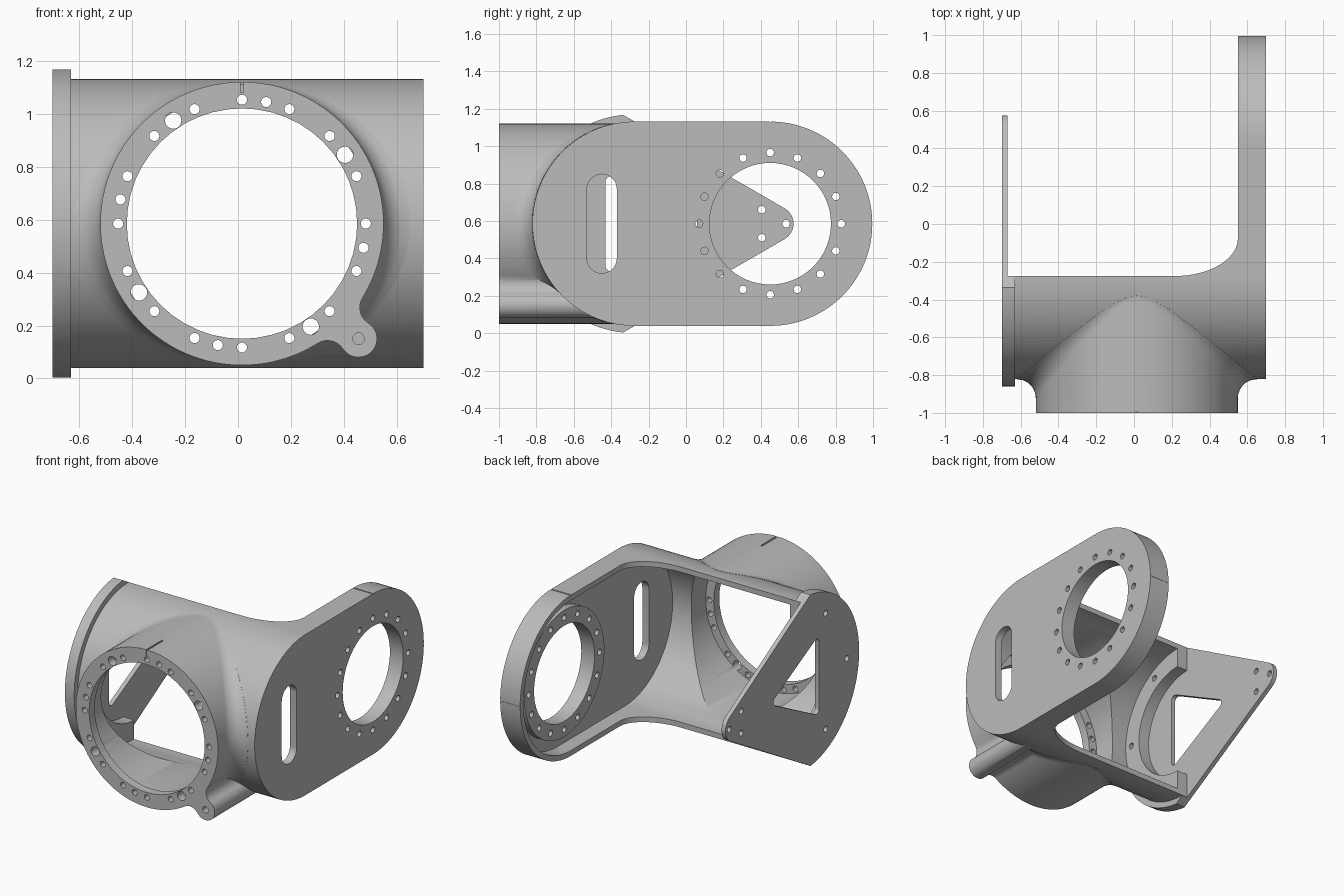
import bpy, bmesh, math
from mathutils import Vector

cube = bpy.data.objects.get("Cube")
if cube:
    bpy.data.objects.remove(cube)

grey = bpy.data.materials.new("light grey")
grey.use_nodes = True
grey.diffuse_color = (0.5, 0.5, 0.5, 1)
grey.node_tree.nodes["Principled BSDF"].inputs["Base Color"].default_value = grey.diffuse_color

CZ = 0.585            # height of every main axis
TUBE_Y = -0.275       # axis of the half tube
ARM_Y = 0.45          # centre of the arm's round end
PIPE_X = 0.015        # axis of the front pipe
R, PIPE_R, FILLET = 0.547, 0.535, 0.1
MAP = {"x": lambda u, v, w: (w, u, v), "y": lambda u, v, w: (u, w, v), "z": lambda u, v, w: (u, v, w)}


def arc(cu, cv, r, start, end, n, rv=None):
    """Points on an arc, angles in degrees."""
    out = []
    for i in range(n + 1):
        a = math.radians(start + (end - start) * i / n)
        out.append((cu + r * math.cos(a), cv + (rv or r) * math.sin(a)))
    return out


def circle(cu, cv, r, n=128):
    return arc(cu, cv, r, 0, 360, n)[:-1]


def loft(name, rows):
    """Closed solid through rings of equal length."""
    bm = bmesh.new()
    rings = [[bm.verts.new(p) for p in row] for row in rows]
    for a, b in zip(rings, rings[1:]):
        for i in range(len(a)):
            j = (i + 1) % len(a)
            bm.faces.new((a[i], a[j], b[j], b[i]))
    bm.faces.new(rings[0])
    bm.faces.new(rings[-1])
    bmesh.ops.recalc_face_normals(bm, faces=bm.faces)
    mesh = bpy.data.meshes.new(name)
    bm.to_mesh(mesh)
    bm.free()
    mesh.materials.append(grey)
    obj = bpy.data.objects.new(name, mesh)
    bpy.context.collection.objects.link(obj)
    return obj


def prism(name, outline, axis, lo, hi):
    return loft(name, [[MAP[axis](u, v, w) for u, v in outline] for w in (lo, hi)])


def box(name, centre, size):
    x, y, z = centre
    a, b, c = (s / 2 for s in size)
    return prism(name, [(x - a, y - b), (x + a, y - b), (x + a, y + b), (x - a, y + b)], "z", z - c, z + c)


def combine(target, op, tools):
    for tool in tools:
        mod = target.modifiers.new("cut", "BOOLEAN")
        mod.operation, mod.object, mod.solver = op, tool, "EXACT"
        bpy.context.view_layer.update()
        mesh = bpy.data.meshes.new_from_object(target.evaluated_get(bpy.context.evaluated_depsgraph_get()))
        target.modifiers.clear()
        target.data = mesh
        bpy.data.objects.remove(tool)


def holes(centre, radius, angles, r, axis, lo, hi):
    out = []
    for a in angles:
        u = centre[0] + radius * math.cos(math.radians(a))
        v = centre[1] + radius * math.sin(math.radians(a))
        out.append(prism("hole", circle(u, v, r, 20), axis, lo, hi))
    return out


def stadium(r):
    return arc(TUBE_Y, CZ, r, 90, 270, 72) + arc(ARM_Y, CZ, r, -90, 90, 72)


def finish(obj):
    bpy.ops.object.select_all(action="DESELECT")
    obj.select_set(True)
    bpy.context.view_layer.objects.active = obj
    bpy.ops.object.shade_smooth_by_angle(angle=math.radians(28))


# Front pipe with a rolling-ball fillet where it meets the half tube
rows = [[] for _ in range(13)]
for i in range(128):
    t = 2 * math.pi * i / 128
    c, s = math.cos(t), math.sin(t)
    reach = PIPE_R + FILLET
    axis_pt = Vector((PIPE_X + reach * c, TUBE_Y, CZ))
    ball = Vector((PIPE_X + reach * c, TUBE_Y - math.sqrt((R + FILLET) ** 2 - (reach * s) ** 2), CZ + reach * s))
    to_pipe = Vector((-c, 0, -s))
    to_tube = (axis_pt - ball).normalized()
    rows[0].append((PIPE_X + PIPE_R * c, -1, CZ + PIPE_R * s))
    for k in range(11):
        rows[1 + k].append(ball + to_pipe.slerp(to_tube, k / 10) * FILLET)
    rows[11][-1] = axis_pt - to_tube * (R - 0.017)
    rows[10][-1] = axis_pt - to_tube * R
    rows[12].append((PIPE_X + 0.48 * c, -0.3, CZ + 0.48 * s))
pipe = loft("front_pipe", rows)

# Ear beside the pipe, joined by a concave neck
EAR = Vector((0.455, 0.15))
hub = Vector((PIPE_X, CZ))
EAR_R, NECK = 0.07, 0.07
gap = EAR - hub
d, p, q = gap.length, PIPE_R + NECK, EAR_R + NECK
along = (d * d + p * p - q * q) / (2 * d)
side = math.sqrt(p * p - along * along)
u = gap / d
neck = []
for sign in (1, -1):
    mid = hub + u * along + Vector((-u.y, u.x)) * side * sign
    a, b = (hub - mid).normalized(), (EAR - mid).normalized()
    edge = [tuple(mid + a.slerp(b, k / 8) * NECK) for k in range(9)]
    neck += edge if sign == 1 else edge[::-1]
neck.append(tuple(hub + u * (PIPE_R - 0.06)))

# Half tube and arm share one round-ended shell
body = prism("body_shell", stadium(R - 0.001), "x", -0.665, 0.70)
combine(body, "UNION", [pipe,
                        prism("neck", neck, "y", -1, -0.45),
                        prism("ear", circle(*EAR, EAR_R, 40), "y", -1, -0.45)])
opening = [(-1, TUBE_Y)] + arc(0.22, -0.075, 0.33, -90, 0, 16, rv=0.2) + [(0.55, 1.5), (-1, 1.5)]
combine(body, "DIFFERENCE", [
    prism("inside", stadium(0.51), "x", -1, 0.65),
    prism("opening", opening, "z", -0.5, 2),
    prism("bore", circle(PIPE_X, CZ, 0.495), "y", -0.94, -0.3),
    prism("mouth", circle(PIPE_X, CZ, 0.435, 48), "y", -1.1, -0.3)])

# Raised ring round the arm's bearing hole
combine(body, "UNION", [prism("arm_ring", circle(ARM_Y, CZ, 0.43, 96), "x", 0.60, 0.68)])
slot = arc(-0.45, 0.77, 0.08, 0, 180, 16) + arc(-0.45, 0.40, 0.08, 180, 360, 16)
cuts = [prism("arm_hole", circle(ARM_Y, CZ, 0.325, 64), "x", 0.5, 0.8),
        prism("slot", slot, "x", 0.5, 0.8)]
cuts += holes((ARM_Y, CZ), 0.38, [22.5 * i for i in range(16)], 0.02, "x", 0.5, 0.8)

# Bolt pattern of the pipe flange, repeated each quarter turn
for quarter in range(4):
    top = 90 - 90 * quarter
    cuts += holes((PIPE_X, CZ), 0.468, [top - 11.25 * k for k in (0, 1, 2, 4, 6)], 0.019, "y", -1.1, -0.9)
    cuts += holes((PIPE_X, CZ), 0.468, [top - 56.25], 0.031, "y", -1.1, -0.9)
cuts += holes(EAR, 0, [0], 0.022, "y", -1.1, -0.85)

# Engraved alignment marks
cuts += [box("mark", (PIPE_X, -0.93, 1.12), (0.012, 0.2, 0.014)),
         box("mark", (PIPE_X, -1, 1.105), (0.012, 0.012, 0.05)),
         box("mark", (0.625, 1, CZ), (0.3, 0.012, 0.008)),
         box("mark", (0.625, ARM_Y, CZ + R), (0.3, 0.008, 0.012))]
combine(body, "DIFFERENCE", cuts)
finish(body)

# Triangular end plate: round at the tube, tapering to a rounded tip
rim = arc(TUBE_Y, CZ, 0.585, 96, 264, 64)
plate = prism("end_plate", rim + arc(0.48, CZ, 0.095, -60, 60, 16), "x", -0.70, -0.67)
window = []
for cy, cz, start in ((0.03, CZ, -60), (-0.40, CZ + 0.225, 60), (-0.40, CZ - 0.225, 180)):
    window += arc(cy, cz, 0.03, start, start + 120, 6)
bolts = [180, 120, 240]
cuts = [prism("window", window, "x", -0.8, -0.5)]
cuts += holes((TUBE_Y, CZ), 0.455, bolts, 0.02, "x", -0.8, -0.5)
for y, z in ((0.405, CZ + 0.075), (0.405, CZ - 0.075), (0.535, CZ)):
    cuts += holes((y, z), 0, [0], 0.02, "x", -0.8, -0.5)
combine(plate, "DIFFERENCE", cuts)
finish(plate)

# Outer lip and inner bolting ring behind the plate
lip_inner = arc(TUBE_Y, CZ, 0.38, 270, 90, 48)
corner = [(TUBE_Y, CZ - 0.546)], [(TUBE_Y, CZ + 0.546)]
lip = prism("end_lip", corner[1] + rim + corner[0] + lip_inner, "x", -0.671, -0.63)
inner = prism("bolting_ring", arc(TUBE_Y, CZ, 0.53, 90, 270, 64) + lip_inner, "x", -0.64, -0.59)
for part in (lip, inner):
    combine(part, "DIFFERENCE", holes((TUBE_Y, CZ), 0.455, bolts, 0.02, "x", -0.8, -0.5))
    finish(part)
